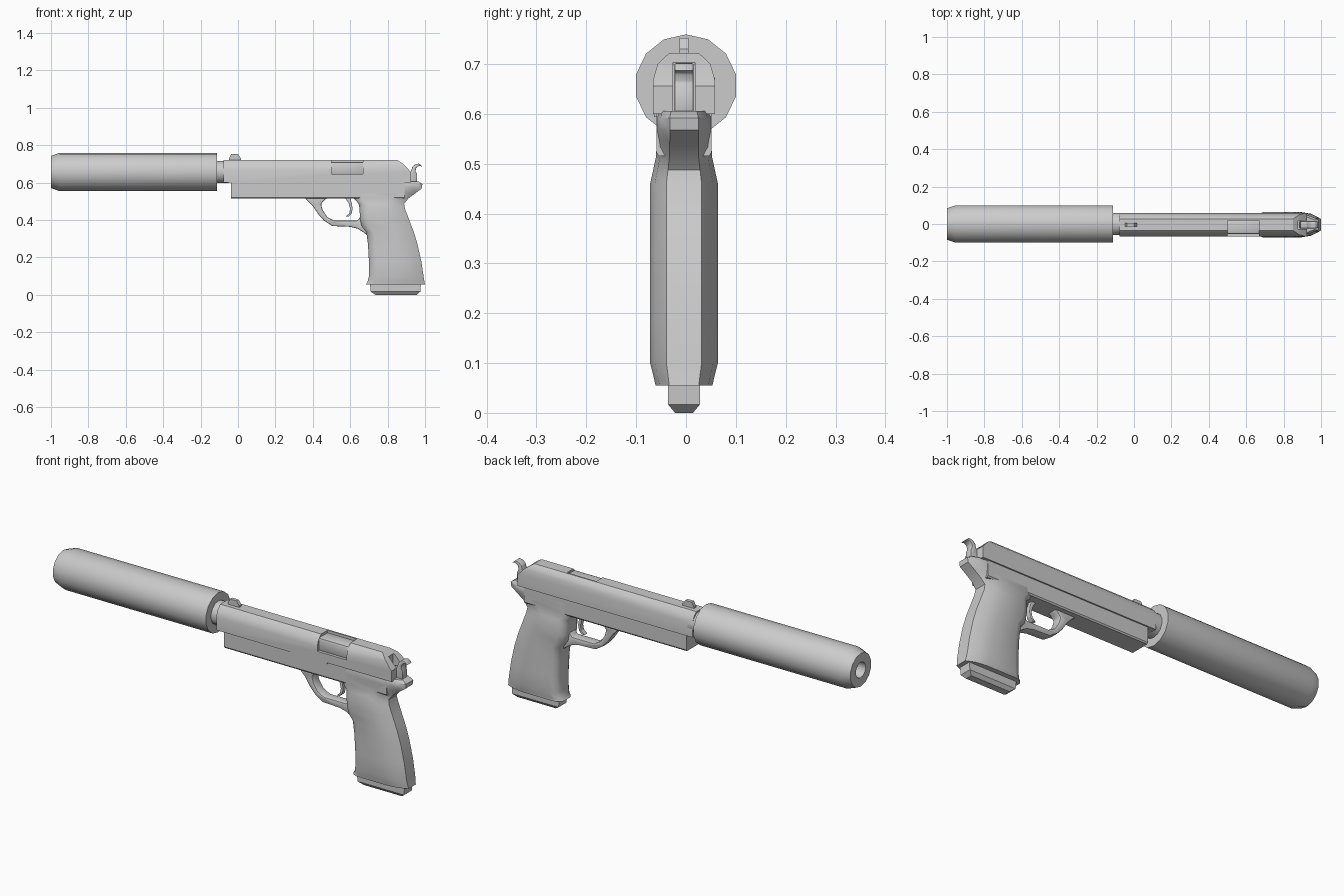
import bpy, bmesh, math

OFF = -0.004  # the gun sits slightly off the suppressor axis


def finish(obj, bevel=0.0, angle=32):
    bpy.ops.object.select_all(action='DESELECT')
    bpy.context.view_layer.objects.active = obj
    obj.select_set(True)
    if bevel:
        m = obj.modifiers.new("bevel", 'BEVEL')
        m.width, m.segments, m.limit_method = bevel, 2, 'ANGLE'
        bpy.ops.object.modifier_apply(modifier=m.name)
    bpy.ops.object.shade_smooth_by_angle(angle=math.radians(angle))
    return obj


def loft(name, rings):
    """Skin a list of equal-length rings and cap both ends."""
    bm = bmesh.new()
    vs = [[bm.verts.new(p) for p in r] for r in rings]
    n = len(vs[0])
    for a, b in zip(vs, vs[1:]):
        for i in range(n):
            j = (i + 1) % n
            bm.faces.new((a[i], a[j], b[j], b[i]))
    bm.faces.new(vs[0])
    bm.faces.new(vs[-1])
    bmesh.ops.recalc_face_normals(bm, faces=bm.faces)
    me = bpy.data.meshes.new(name)
    bm.to_mesh(me)
    bm.free()
    obj = bpy.data.objects.new(name, me)
    bpy.context.collection.objects.link(obj)
    return obj


def plate(name, profile, y0, y1):
    """Side profile (x, z) extruded across y."""
    return loft(name, [[(x, y + OFF, z) for x, z in profile] for y in (y0, y1)])


def bar(name, half, x0, x1):
    """Half cross-section (y, z), mirrored and extruded along x."""
    sec = half + [(-y, z) for y, z in reversed(half)]
    return loft(name, [[(x, y + OFF, z) for y, z in sec] for x in (x0, x1)])


def lathe(name, profile, sides=14, cz=0.657):
    """(x, radius) profile turned around the barrel axis, a vertex on top."""
    angs = [2 * math.pi * i / sides for i in range(sides)]
    return loft(name, [[(x, r * math.sin(a), cz + r * math.cos(a)) for a in angs]
                       for x, r in profile])


def rect(x0, x1, z0, z1):
    return [(x0, z0), (x1, z0), (x1, z1), (x0, z1)]


def cut(obj, cutter):
    cutter.hide_render = True
    m = obj.modifiers.new("cut", 'BOOLEAN')
    m.operation, m.solver, m.object = 'DIFFERENCE', 'EXACT', cutter
    bpy.context.view_layer.objects.active = obj
    bpy.ops.object.modifier_apply(modifier=m.name)
    bpy.data.objects.remove(cutter)


# Suppressor with bore, and threaded barrel neck
finish(lathe("suppressor", [(-0.15, 0.04), (-1, 0.04), (-1, 0.086),
                            (-0.953, 0.1025), (-0.113, 0.1025), (-0.113, 0.03)]))
finish(lathe("barrel_neck", [(-0.13, 0.06), (-0.05, 0.06)]))

# Slide: rounded top, sloped rear, hammer slot and ejection port
slide = bar("slide", [(0.062, 0.6), (0.062, 0.668), (0.053, 0.7), (0.03, 0.722)],
            -0.078, 0.95)
cut(slide, plate("rear_cutter", [(0.82, 0.74), (0.85, 0.722), (0.887, 0.697), (0.925, 0.656),
                                 (0.925, 0.5), (1.1, 0.5), (1.1, 0.9), (0.82, 0.9)], -0.2, 0.2))
cut(slide, plate("slot_cutter", rect(0.875, 1.0, 0.58, 0.703), -0.022, 0.022))
cut(slide, plate("port_cutter", rect(0.5, 0.668, 0.645, 0.8), -0.2, 0.022))
finish(slide)
finish(plate("chamber", rect(0.49, 0.68, 0.64, 0.71), -0.05, 0.03), 0.012)

# Front sight
finish(plate("front_sight", [(-0.048, 0.715), (-0.048, 0.73), (-0.037, 0.752), (0.0, 0.752),
                             (0.016, 0.73), (0.016, 0.715)], -0.009, 0.009))

# Frame under the slide, and slide release
finish(bar("frame", [(0.05, 0.515), (0.055, 0.522), (0.055, 0.601)], -0.038, 0.89))
finish(plate("slide_release", rect(0.34, 0.555, 0.594, 0.602), -0.06, -0.05))

# Grip: rings of (z, front x, rear x, half width), with rounded rear tang on top
grip_levels = [(0.055, 0.683, 1.0, 0.057), (0.068, 0.692, 0.997, 0.06),
               (0.10, 0.70, 0.992, 0.068), (0.18, 0.70, 0.98, 0.068),
               (0.27, 0.695, 0.96, 0.068), (0.337, 0.686, 0.94, 0.068),
               (0.37, 0.66, 0.927, 0.068), (0.41, 0.652, 0.912, 0.068),
               (0.46, 0.65, 0.893, 0.068), (0.487, 0.645, 0.888, 0.062),
               (0.515, 0.62, 0.91, 0.056), (0.545, 0.62, 0.95, 0.055),
               (0.568, 0.62, 0.982, 0.055), (0.592, 0.62, 0.986, 0.055),
               (0.606, 0.62, 0.965, 0.05)]
rings = []
for z, xf, xr, w in grip_levels:
    half = [(xf, 0.5 * w), (xf + 0.012, 0.8 * w), (xf + 0.04, w), (xr - 0.1, w),
            (xr - 0.045, 0.86 * w), (xr, 0.52 * w)]
    rings.append([(x, y + OFF, z) for x, y in half] +
                 [(x, -y + OFF, z) for x, y in reversed(half)])
finish(loft("grip", rings), angle=40)

# Magazine base
finish(loft("magazine_base", [[(x, y + OFF, z) for x, y in rect(x0, x1, -w, w)]
                              for z, x0, x1, w in [(0, 0.735, 0.955, 0.018),
                                                   (0.017, 0.71, 0.975, 0.032),
                                                   (0.06, 0.705, 0.978, 0.032)]]))

# Trigger guard
finish(plate("trigger_guard", [
    (0.355, 0.52), (0.40, 0.475), (0.43, 0.43), (0.46, 0.397), (0.505, 0.368), (0.60, 0.364),
    (0.64, 0.354), (0.67, 0.335), (0.69, 0.32), (0.70, 0.418), (0.654, 0.418), (0.638, 0.397),
    (0.513, 0.397), (0.476, 0.417), (0.452, 0.455), (0.444, 0.485), (0.46, 0.505),
    (0.48, 0.52)], -0.026, 0.026), 0.006)

# Trigger
finish(plate("trigger", [(0.572, 0.52), (0.592, 0.49), (0.599, 0.46), (0.594, 0.435),
                         (0.575, 0.418), (0.592, 0.418), (0.607, 0.433), (0.613, 0.46),
                         (0.608, 0.49), (0.60, 0.52)], -0.012, 0.012), 0.002)

# Hammer with curved spur
finish(plate("hammer", [(0.885, 0.6), (0.89, 0.645), (0.925, 0.66), (0.932, 0.685),
                        (0.948, 0.699), (0.968, 0.702), (0.986, 0.686), (0.968, 0.69),
                        (0.954, 0.681), (0.949, 0.664), (0.957, 0.645), (0.957, 0.602)],
             -0.019, 0.019), 0.003)
